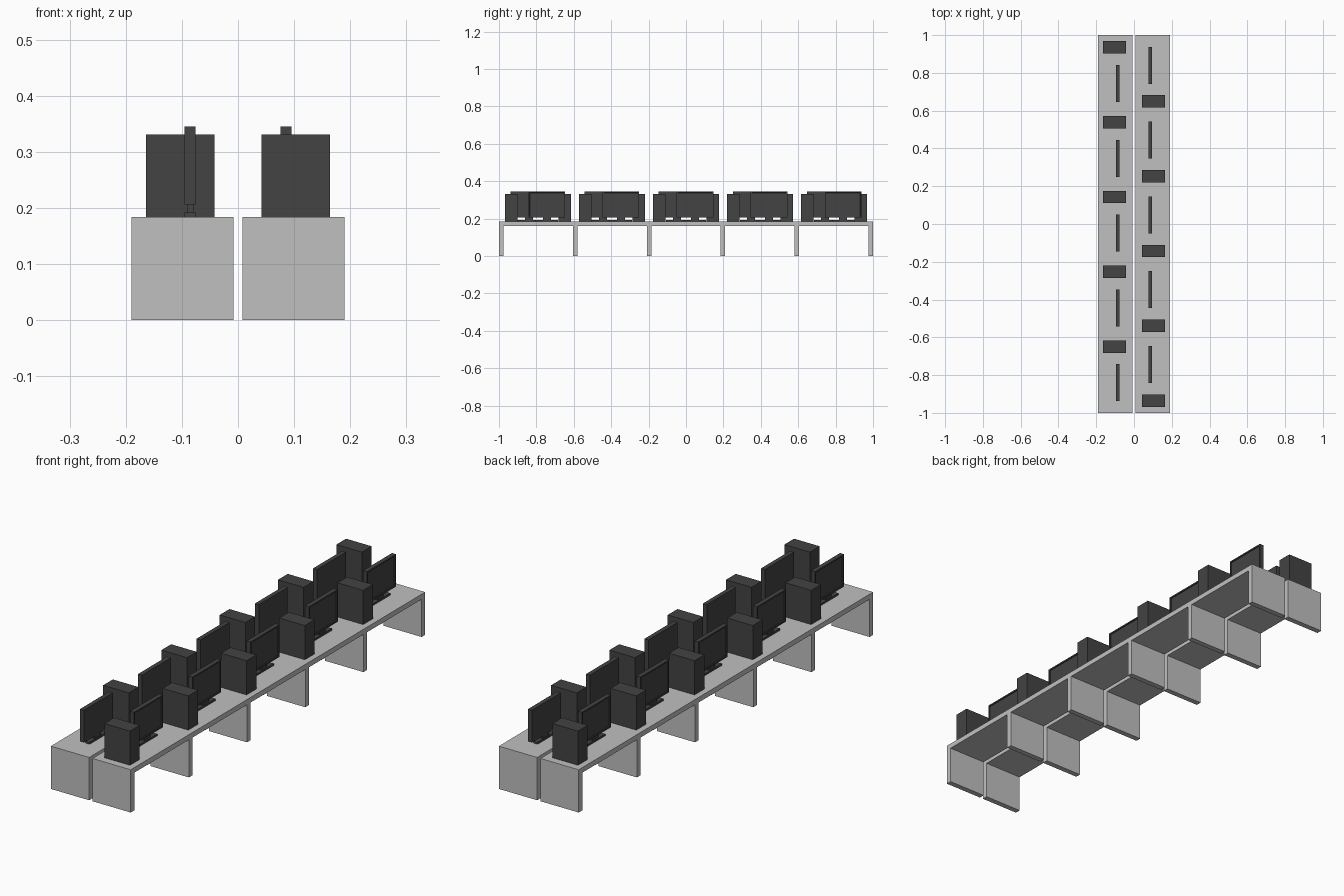
import bpy, bmesh

if "Cube" in bpy.data.objects:
    bpy.data.objects.remove(bpy.data.objects["Cube"])

def material(name, v):
    m = bpy.data.materials.new(name)
    m.diffuse_color = (v, v, v, 1)
    m.use_nodes = True
    m.node_tree.nodes["Principled BSDF"].inputs["Base Color"].default_value = m.diffuse_color
    return m

GREY = material("light_grey", 0.53)
DARK = material("charcoal", 0.056)

def box(name, x, y, z, mat, side):
    """Box from (min, max) ranges; side -1 turns it 180 degrees about z."""
    bm = bmesh.new()
    bmesh.ops.create_cube(bm, size=1)
    for v in bm.verts:
        p = [r[0] if c < 0 else r[1] for c, r in zip(v.co, (x, y, z))]
        v.co = (side * p[0], side * p[1], p[2])
    mesh = bpy.data.meshes.new(name)
    bm.to_mesh(mesh)
    bm.free()
    mesh.materials.append(mat)
    ob = bpy.data.objects.new(name, mesh)
    bpy.context.collection.objects.link(ob)
    return ob

def recess_screen(ob, side):
    """Inset the outward face of a monitor and push it back a little."""
    bm = bmesh.new()
    bm.from_mesh(ob.data)
    bm.normal_update()
    face = [f for f in bm.faces if f.normal.x * side > 0.9]
    bmesh.ops.inset_region(bm, faces=face, thickness=0.009, depth=0)
    bmesh.ops.inset_region(bm, faces=face, thickness=0.0005, depth=-0.004)
    bm.to_mesh(ob.data)
    bm.free()

TOP = 0.184          # desk height
MX = (0.076, 0.095)  # monitor depth range

for side, row in ((1, "right"), (-1, "left")):
    # desk: top and six panel legs
    box(f"{row}_desk_top", (0.008, 0.19), (-1, 1), (0.162, TOP), GREY, side)
    for i in range(6):
        y = -0.988 + i * 0.3952
        box(f"{row}_desk_leg_{i}", (0.008, 0.19), (y - 0.012, y + 0.012), (0, 0.162), GREY, side)
    # five workstations
    for i in range(5):
        y = -0.935 + i * 0.396
        box(f"{row}_computer_tower_{i}", (0.042, 0.164), (y - 0.033, y + 0.033), (TOP, 0.331), DARK, side)
        y = -0.744 + i * 0.396
        box(f"{row}_monitor_base_{i}", MX, (y - 0.06, y + 0.06), (TOP, 0.192), DARK, side)
        box(f"{row}_monitor_neck_{i}", (0.078, 0.09), (y - 0.021, y + 0.021), (0.192, 0.206), DARK, side)
        screen = box(f"{row}_monitor_{i}", MX, (y - 0.098, y + 0.098), (0.206, 0.345), DARK, side)
        recess_screen(screen, side)
